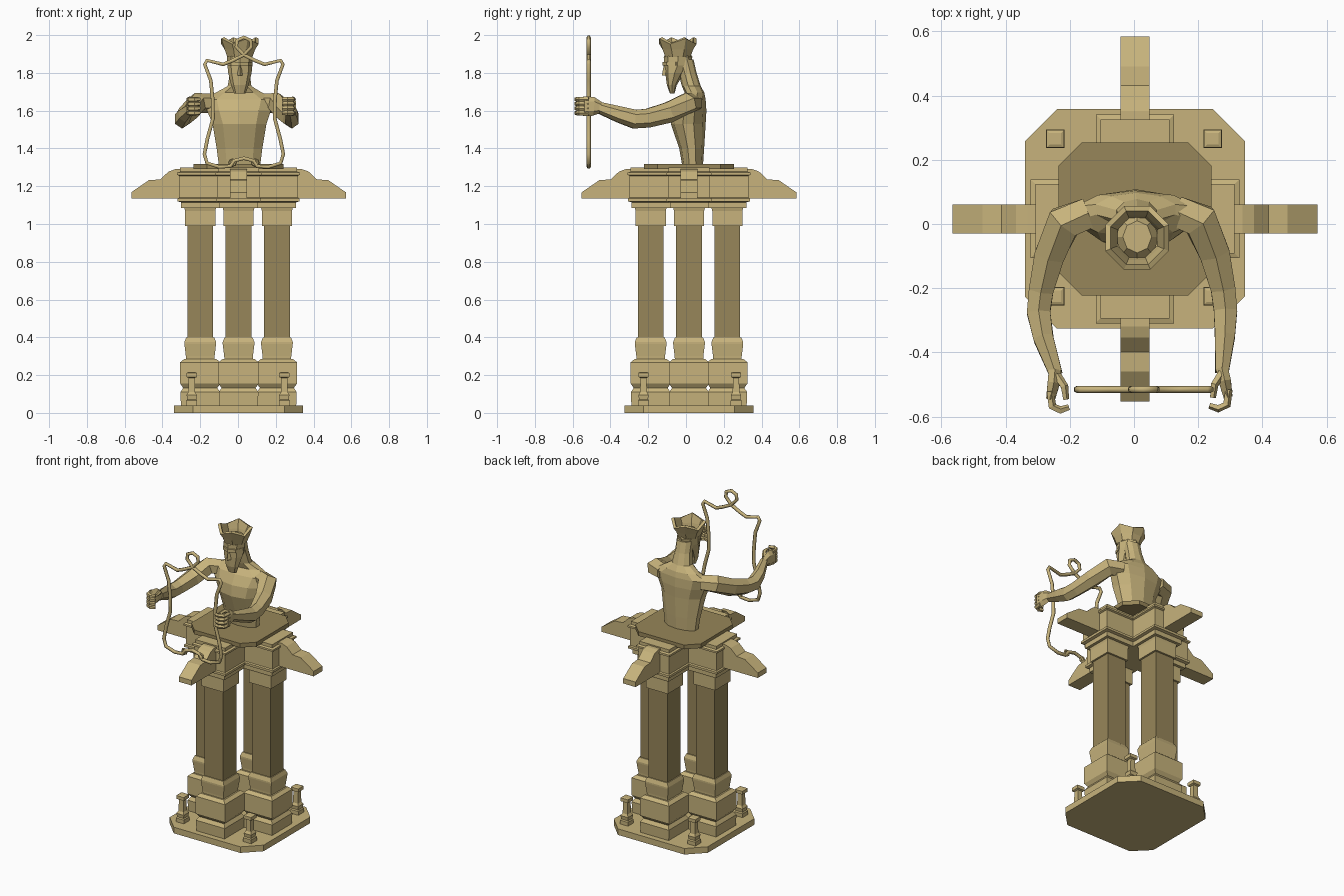
import bpy, bmesh, math
from mathutils import Vector, Matrix

if "Cube" in bpy.data.objects:
    bpy.data.objects.remove(bpy.data.objects["Cube"])

C = Vector((0.003, 0.016, 0))          # centre of the architecture
CROSS = [(1, 0), (0, 1), (-1, 0), (0, -1)]


def material(name, rgb):
    m = bpy.data.materials.new(name)
    m.diffuse_color = (*rgb, 1)
    m.use_nodes = True
    m.node_tree.nodes["Principled BSDF"].inputs["Base Color"].default_value = m.diffuse_color
    return m


TAN = material("sandstone", (0.57, 0.45, 0.20))
DARK = material("dark_sandstone", (0.31, 0.24, 0.10))


def finish(name, bm, mat=TAN):
    bmesh.ops.recalc_face_normals(bm, faces=bm.faces)
    me = bpy.data.meshes.new(name)
    bm.to_mesh(me)
    bm.free()
    me.materials.append(mat)
    ob = bpy.data.objects.new(name, me)
    bpy.context.collection.objects.link(ob)
    return ob


def loft(name, rings, mat=TAN, closed=False):
    """Skin a list of point rings; cap the ends, or join last to first."""
    bm = bmesh.new()
    rows = [[bm.verts.new(p) for p in ring] for ring in rings]
    n = len(rows[0])
    pairs = list(zip(rows, rows[1:])) + ([(rows[-1], rows[0])] if closed else [])
    for a, b in pairs:
        for i in range(n):
            j = (i + 1) % n
            bm.faces.new((a[i], a[j], b[j], b[i]))
    if not closed:
        bm.faces.new(rows[0])
        bm.faces.new(rows[-1])
    return finish(name, bm, mat)


def oval(cx, cy, z, rx, ry, n=10):
    return [Vector((cx + rx * math.sin(2 * math.pi * i / n),
                    cy - ry * math.cos(2 * math.pi * i / n), z)) for i in range(n)]


def square_stack(name, x, y, profile, mat=TAN):
    """Square turned shape from (half width, height) pairs."""
    loft(name, [[Vector((x + a * h, y + b * h, z)) for a, b in
                 ((-1, -1), (1, -1), (1, 1), (-1, 1))] for h, z in profile], mat)


def octagon(hx, hy, c, z):
    pts = [(hx, hy - c), (hx - c, hy), (c - hx, hy), (-hx, hy - c),
           (-hx, c - hy), (c - hx, -hy), (hx - c, -hy), (hx, c - hy)]
    return [C + Vector((x, y, z)) for x, y in pts]


def plus(L, w, z):
    ring = []
    for k in range(4):
        r = Matrix.Rotation(k * math.pi / 2, 3, 'Z')
        ring += [C + r @ Vector(p) for p in ((L, -w, z), (L, w, z), (w, w, z))]
    return ring


def tube(name, path, n=6):
    """Limb along (x, y, z, side radius, vertical radius) points."""
    pts = [Vector(p[:3]) for p in path]
    rings = []
    for i, p in enumerate(path):
        t = pts[min(i + 1, len(pts) - 1)] - pts[max(i - 1, 0)]
        side = t.cross(Vector((0, 0, 1))).normalized()
        up = side.cross(t).normalized()
        rings.append([pts[i] + side * p[3] * math.cos((k + .5) * 2 * math.pi / n)
                      + up * p[4] * math.sin((k + .5) * 2 * math.pi / n) for k in range(n)])
    return loft(name, rings)


# Ground slab and four corner posts
loft("base_slab", [octagon(.342, .342, .1, 0), octagon(.342, .342, .1, .04)])
for sx in (-1, 1):
    for sy in (-1, 1):
        square_stack("corner_post", sx * .245, .02 + sy * .245,
                     [(.029, .035), (.029, .065), (.024, .072), (.027, .095), (.018, .11),
                      (.016, .185), (.027, .19), (.027, .212), (.018, .216)])

# Four pillars in a cross: plinth, foot, shaft, capital
for dx, dy in CROSS:
    x, y = C.x + dx * .203, C.y + dy * .203
    square_stack("pillar_plinth", x, y, [(.102, .035), (.105, .11), (.09, .132), (.106, .155),
                                         (.106, .268), (.085, .285)])
    square_stack("pillar_foot", x, y, [(.075, .28), (.076, .30), (.084, .365),
                                       (.084, .375), (.074, .40)])
    square_stack("pillar_shaft", x, y, [(.068, .39), (.068, 1.0)], DARK)
    square_stack("pillar_capital", x, y, [(.08, .99), (.08, 1.07), (.085, 1.09)])

# Cross-shaped entablature
loft("entablature", [plus(*s) for s in (
    (.305, .102, 1.085), (.305, .102, 1.115), (.323, .12, 1.12), (.323, .12, 1.135),
    (.315, .112, 1.14), (.315, .112, 1.255), (.325, .122, 1.26), (.325, .122, 1.272),
    (.31, .108, 1.277), (.31, .108, 1.298))])

# Stepped brackets on the four sides
bracket = [(.29, 1.135), (.568, 1.135), (.568, 1.168), (.475, 1.232),
           (.415, 1.236), (.37, 1.278), (.335, 1.29), (.29, 1.29)]
for k in range(4):
    rot = Matrix.Rotation(k * math.pi / 2, 3, 'Z')
    loft("side_bracket", [[C + rot @ Vector((x, s * .045, z)) for x, z in bracket]
                          for s in (-1, 1)])

# Plate under the bust
loft("top_plate", [octagon(.238, .238, .072, 1.29), octagon(.238, .238, .072, 1.318)], DARK)

# Torso and neck
loft("torso", [oval(*s) for s in (
    (.008, .035, 1.31, .115, .055), (.008, .030, 1.40, .127, .066),
    (.008, .012, 1.53, .15, .092), (.005, .018, 1.60, .178, .09),
    (.005, .032, 1.66, .20, .072), (.005, .045, 1.695, .13, .052),
    (.008, .028, 1.73, .066, .05), (.01, .008, 1.80, .055, .048),
    (.01, -.01, 1.87, .055, .05))])

# Head with pointed beard, brow and nose
loft("head", [oval(*s, n=8) for s in (
    (.01, -.073, 1.69, .03, .012), (.01, -.075, 1.735, .046, .026),
    (.01, -.06, 1.80, .062, .05), (.01, -.045, 1.84, .066, .07),
    (.01, -.042, 1.885, .068, .076), (.01, -.04, 1.92, .045, .05))])
loft("brow", [oval(.01, -.055, z, .066, .07, 8) for z in (1.838, 1.858)])
loft("nose", [oval(.01, -.108, 1.785, .014, .02, 4), oval(.01, -.105, 1.845, .008, .012, 4)])

# Flared open crown with uneven rim
crown = []
for k in range(8):
    a = (k + .5) * math.pi / 4
    lift = .017 if k in (0, 2, 4, 6) else -.012
    d = Vector((math.sin(a), -math.cos(a), 0))
    crown.append([Vector((.01, -.043, 0)) + d * r + Vector((0, 0, z)) for r, z in
                  ((.072, 1.885), (.088, 1.925), (.107, 1.965 + lift),
                   (.09, 1.972 + lift), (.075, 1.93), (.066, 1.895))])
loft("crown", crown, closed=True)

# Arms reaching forward, with palms, curled fingers and thumbs
arm = [(.13, .04, 1.64, .055, .05), (.205, .012, 1.64, .062, .056), (.25, -.09, 1.59, .054, .055),
       (.277, -.2, 1.56, .044, .05), (.285, -.27, 1.555, .042, .05), (.283, -.35, 1.58, .036, .043),
       (.274, -.46, 1.617, .024, .03)]
palm = [(.274, -.45, 1.616, .022, .03), (.283, -.49, 1.623, .022, .05), (.293, -.54, 1.623, .016, .052)]
finger = [(.295, -.515, 0, .012, .014), (.288, -.562, 0, .014, .014),
          (.262, -.574, 0, .013, .014), (.235, -.565, 0, .01, .011)]
thumb = [(.272, -.465, 1.64, .014, .014), (.25, -.5, 1.66, .013, .012), (.245, -.54, 1.655, .01, .01)]
for side, s, shift in (("right", 1, 0), ("left", -1, .045)):
    def place(path, dz=0):
        return [(s * x + shift * max(0, min(1, (-y - .3) / .17)) - (.012 if s < 0 else 0),
                 y - (.006 if s < 0 else 0), z + dz, a, b) for x, y, z, a, b in path]
    tube(side + "_arm", place(arm))
    tube(side + "_palm", place(palm))
    tube(side + "_thumb", place(thumb), 5)
    for i in range(4):
        tube(side + "_finger", place(finger, 1.588 + i * .024), 5)

# Looped cord frame held in front: mirrored half path
half = [(-.036, 1.972), (-.04, 1.938), (0, 1.895), (.06, 1.865), (.11, 1.845), (.195, 1.866),
        (.207, 1.845), (.175, 1.76), (.165, 1.66), (.163, 1.56), (.193, 1.45), (.209, 1.37),
        (.195, 1.322), (.13, 1.302), (.07, 1.306), (.052, 1.335)]
pts = [(0, 1.988)] + half + [(0, 1.348)] + [(-x, z) for x, z in reversed(half)]
cu = bpy.data.curves.new("cord_frame", 'CURVE')
cu.dimensions = '3D'
cu.bevel_depth = .011
cu.bevel_resolution = 1
cu.materials.append(TAN)
sp = cu.splines.new('POLY')
sp.points.add(len(pts) - 1)
sp.use_cyclic_u = True
for p, (x, z) in zip(sp.points, pts):
    p.co = (.031 + x, -.515, z, 1)
ob = bpy.data.objects.new("cord_frame", cu)
bpy.context.collection.objects.link(ob)

# Small curl at each lower end of the cord
for s in (-1, 1):
    bpy.ops.mesh.primitive_torus_add(major_segments=8, minor_segments=5, major_radius=.016,
                                     minor_radius=.007, location=(.031 + s * .06, -.515, 1.325),
                                     rotation=(math.pi / 2, 0, 0))
    bpy.context.object.name = "cord_curl"
    bpy.context.object.data.materials.append(TAN)
